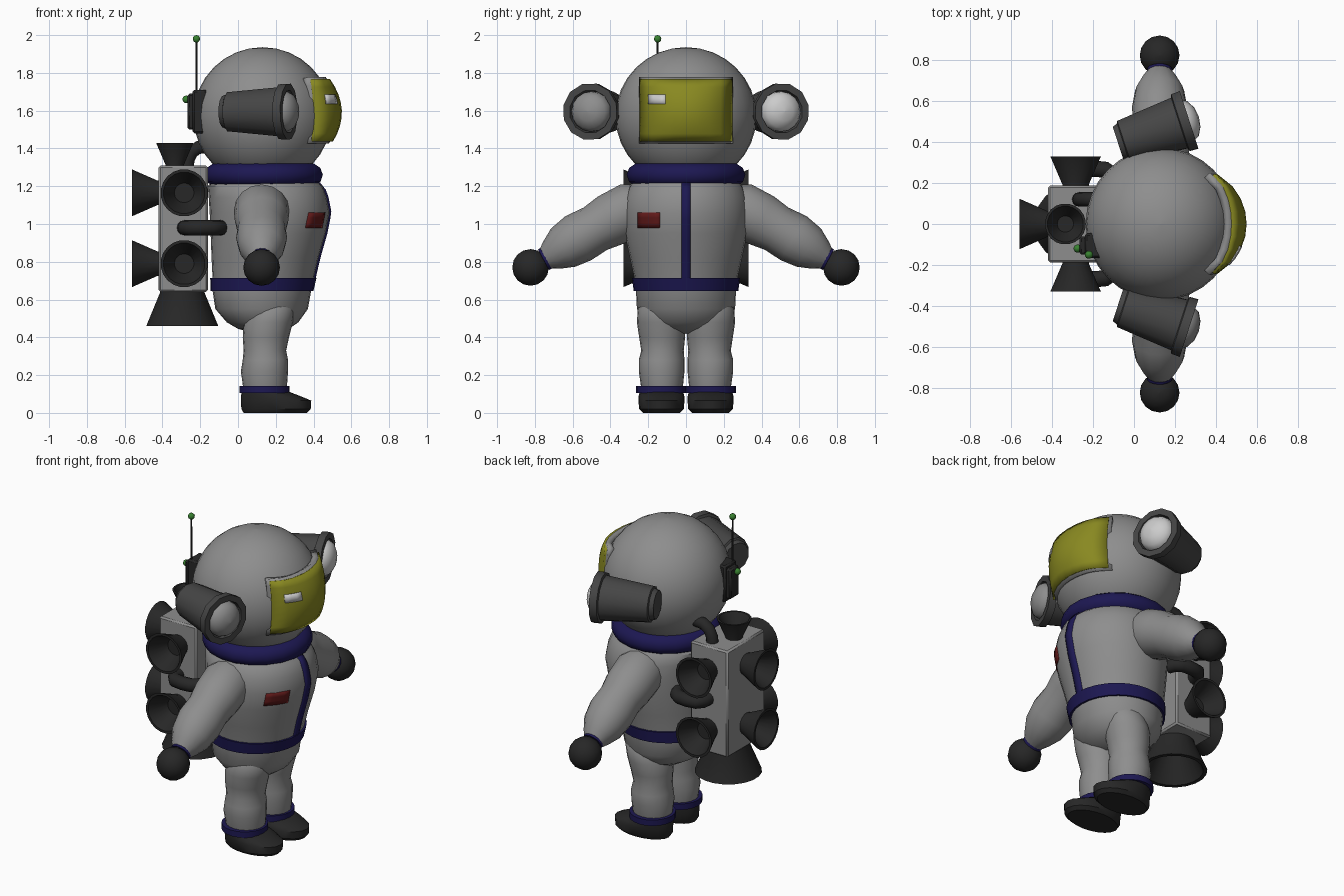
import bpy, bmesh
from math import sin, cos, pi, sqrt, radians
from mathutils import Vector as V

if "Cube" in bpy.data.objects:
    bpy.data.objects.remove(bpy.data.objects["Cube"])


def mat(name, r, g, b):
    m = bpy.data.materials.new(name)
    m.diffuse_color = (r, g, b, 1)
    m.use_nodes = True
    m.node_tree.nodes["Principled BSDF"].inputs["Base Color"].default_value = m.diffuse_color
    return m


SUIT = mat("suit", .27, .27, .27)
BLUE, DARK = mat("blue", .012, .009, .085), mat("dark", .02, .02, .02)
METAL, GOLD = mat("metal", .06, .06, .06), mat("gold", .25, .25, .015)
RED, GREEN, WHITE = mat("red", .12, .01, .01), mat("green", .04, .22, .03), mat("white", 1, 1, 1)


def finish(name, bm, material=None, mirror=False, recalc=True):
    if recalc:
        bmesh.ops.remove_doubles(bm, verts=bm.verts, dist=1e-5)
        bmesh.ops.recalc_face_normals(bm, faces=bm.faces)
    me = bpy.data.meshes.new(name)
    bm.to_mesh(me)
    bm.free()
    ob = bpy.data.objects.new(name, me)
    bpy.context.collection.objects.link(ob)
    me.materials.append(material or SUIT)
    if mirror:
        md = ob.modifiers.new("mirror", 'MIRROR')
        md.use_axis = (False, True, False)
        md.use_mirror_merge = False
    return ob


def loft(name, rings, material=None, mirror=False):
    bm = bmesh.new()
    vs = [[bm.verts.new(p) for p in r] for r in rings]
    n = len(vs[0])
    for a, b in zip(vs, vs[1:]):
        for i in range(n):
            j = (i + 1) % n
            bm.faces.new((a[i], a[j], b[j], b[i]))
    bm.faces.new(vs[0])
    bm.faces.new(vs[-1])
    return finish(name, bm, material, mirror)


def circle(c, u, v, r, n):
    return [c + r * (cos(2 * pi * i / n) * u + sin(2 * pi * i / n) * v) for i in range(n)]


def ellipse(z, x0, x1, y0, y1, n=20):
    return circle(V(((x0 + x1) / 2, (y0 + y1) / 2, z)), V(((x1 - x0) / 2, 0, 0)),
                  V((0, (y1 - y0) / 2, 0)), 1, n)


def lathe(name, prof, origin, axis, material=None, mirror=False, n=16):
    w = V(axis).normalized()
    u = w.orthogonal().normalized()
    v = w.cross(u)
    return loft(name, [circle(V(origin) + w * h, u, v, max(r, .0005), n) for r, h in prof],
                material, mirror)


def tube(name, pts, radii, ref, material=None, mirror=False, n=14):
    p = [V(q) for q in pts]
    rings = []
    for i, c in enumerate(p):
        t = (p[min(i + 1, len(p) - 1)] - p[max(i - 1, 0)]).normalized()
        u = V(ref)
        rings.append(circle(c, u, t.cross(u), radii[i], n))
    return loft(name, rings, material, mirror)


def ball(name, c, r, material=None, mirror=False, n=16):
    return lathe(name, [(r * sin(pi * i / (n // 2)), -r * cos(pi * i / (n // 2)))
                        for i in range(n // 2 + 1)], c, (0, 0, 1), material, mirror, n)


def box(name, x, y, z, material=None):
    bm = bmesh.new()
    bmesh.ops.create_cube(bm, size=1)
    for v in bm.verts:
        v.co = [a + (b - a) * (k + .5) for (a, b), k in zip((x, y, z), v.co)]
    ob = finish(name, bm, material)
    ob.modifiers.new("bevel", 'BEVEL').width = .01
    return ob


def sheet(name, fn, y, z, material, off, thick, nu=8, nv=8):
    """Plate that follows the surface x = fn(y, z)."""
    bm = bmesh.new()
    g = []
    for i in range(nu + 1):
        yy = y[0] + (y[1] - y[0]) * i / nu
        zs = [z[0] + (z[1] - z[0]) * j / nv for j in range(nv + 1)]
        g.append([bm.verts.new((fn(yy, zz) + off, yy, zz)) for zz in zs])
    for i in range(nu):
        for j in range(nv):
            bm.faces.new((g[i][j], g[i + 1][j], g[i + 1][j + 1], g[i][j + 1]))
    ob = finish(name, bm, material, recalc=False)
    s = ob.modifiers.new("thickness", 'SOLIDIFY')
    s.thickness, s.offset = thick, -1
    return ob


# Torso: z, back x, front x, half width
TORSO = [(.42, .1, .2, .06), (.445, .0, .27, .17), (.48, -.06, .32, .215), (.55, -.12, .37, .26),
         (.65, -.135, .388, .265), (.72, -.135, .405, .275), (.82, -.14, .428, .297),
         (.95, -.145, .465, .325), (1.06, -.15, .487, .333), (1.14, -.155, .472, .325),
         (1.2, -.16, .45, .3), (1.26, -.1, .38, .25)]


def torso_at(z):
    for a, b in zip(TORSO, TORSO[1:]):
        if z <= b[0]:
            f = (z - a[0]) / (b[0] - a[0])
            return [p + (q - p) * f for p, q in zip(a, b)]


def torso_x(y, z):
    _, b, f, h = torso_at(z)
    return (b + f) / 2 + (f - b) / 2 * sqrt(1 - (y / h) ** 2)


loft("torso", [ellipse(z, b, f, -h, h, 28) for z, b, f, h in TORSO])
belt = []
for z, o in ((.645, .0), (.645, .012), (.715, .012), (.715, .0)):
    _, b, f, h = torso_at(z)
    belt.append(ellipse(z, b - o, f + o, -h - o, h + o, 28))
loft("belt", belt, BLUE)
sheet("chest_stripe", torso_x, (-.025, .025), (.68, 1.22), BLUE, .008, .03, 2, 14)
sheet("chest_patch", torso_x, (-.257, -.14), (.98, 1.06), RED, .005, .02, 4, 3)

# Neck ring, helmet and visor
prof = [(.25 + .068 * cos(a * pi / 5), .0625 * sin(a * pi / 5)) for a in range(11)]
lathe("neck_ring", [(.2, -.05)] + prof[6:] + prof[1:5] + [(.2, .05)], (.135, 0, 1.26), (0, 0, 1), BLUE, n=20)
ball("helmet", (.13, 0, 1.57), .366, n=32).scale.y = 1.02


def visor_x(y, z):
    return .27 + sqrt(.28 ** 2 - y * y) - 2 * (z - 1.59) ** 2 * (1 - (y / .275) ** 2)


sheet("visor_frame", visor_x, (-.25, .25), (1.425, 1.777), None, -.015, .035)
sheet("visor", visor_x, (-.245, .245), (1.437, 1.767), GOLD, 0, .035)
sheet("visor_glint", visor_x, (-.2, -.11), (1.635, 1.685), WHITE, .004, .005, 3, 2)

# Helmet lamps, only one of them lit
LA = V((cos(radians(18)), sin(radians(18)), 0))
LC = V((.25, .502, 1.595))
lathe("lamp", [(0, -.345), (.085, -.345), (.095, -.32), (.107, -.315), (.134, -.03), (.15, -.025),
               (.152, .02), (.115, .02), (.105, -.03), (0, -.03)], LC, LA, METAL, True, 12)
for label, s, m in (("lit", 1, WHITE), ("unlit", -1, SUIT)):
    lathe("lamp_lens_" + label, [(.108, -.03), (.106, .01), (.09, .04), (.05, .062), (0, .07)],
          (LC.x, LC.y * s, LC.z), (LA.x, LA.y * s, 0), m)

# Arms, wrist bands and hands
tube("arm", [(.125, .22, 1.08), (.125, .3, 1.07), (.125, .4, 1.02), (.125, .48, .975),
             (.125, .57, .925), (.125, .65, .875), (.125, .71, .835), (.125, .75, .81)],
     [.13, .147, .142, .128, .135, .12, .085, .055], (1, 0, 0), None, True, 16)
lathe("wrist_band", [(.03, 0), (.062, 0), (.062, .03), (.03, .03)], (.125, .728, .825), (0, .88, -.47), BLUE, True)
ball("hand", (.125, .823, .77), .097, DARK, True)

# Legs, ankle bands and boots
LEGS = [(.1, .03, .25, .025, .23), (.15, .025, .26, .015, .24), (.22, .015, .265, .008, .25),
        (.28, .025, .265, .008, .25), (.33, .03, .255, .012, .237), (.4, .025, .27, .005, .248),
        (.48, .03, .29, .0, .26), (.55, .06, .3, .02, .255), (.6, .1, .27, .07, .22)]
loft("leg", [ellipse(*r) for r in LEGS], None, True)
loft("ankle_band", [ellipse(z, .14 - a, .14 + a, .132 - a, .132 + a)
                    for z, a in ((.105, .08), (.105, .133), (.142, .133), (.142, .08))], BLUE, True)
loft("boot", [ellipse(z, a, b, .13 - h, .13 + h) for z, a, b, h in
              ((0, .03, .365, .098), (.02, .018, .385, .118), (.065, .015, .388, .122),
               (.085, .015, .34, .122), (.112, .02, .27, .115))], DARK, True)

# Backpack with thrusters
box("backpack", (-.42, -.16), (-.187, .187), (.64, 1.31))


def nozzle(name, origin, axis, r0, r1, h, mirror=False):
    lathe(name, [(0, -.01), (r0, -.01), (r0, .005), (r1, h), (r1 * .88, h), (r0 * .8, .03), (0, .03)],
          origin, axis, DARK, mirror, 20)


for label, z in (("upper", 1.165), ("lower", .79)):
    nozzle("rear_thruster_" + label, (-.42, 0, z), (-1, 0, 0), .065, .125, .14)
    nozzle("side_thruster_" + label, (-.285, .187, z), (0, 1, 0), .065, .125, .143, True)
nozzle("top_thruster", (-.335, 0, 1.31), (0, 0, 1), .05, .1, .12)
nozzle("main_thruster", (-.295, 0, .64), (0, 0, -1), .12, .193, .18)

# Hoses
tube("side_hose", [(-.285, .17, .98), (-.28, .23, .98), (-.255, .262, .98), (-.2, .27, .98),
                   (-.14, .265, .98), (-.105, .24, .98), (-.09, .2, .98)], [.04] * 7, (0, 0, 1), DARK, True, 12)
tube("air_hose", [(-.27, .12, 1.28), (-.265, .12, 1.34), (-.245, .12, 1.38), (-.21, .12, 1.405),
                  (-.1, .12, 1.42)], [.035] * 5, (0, 1, 0), DARK, False, 12)

# Radio and antenna
box("radio", (-.24, -.15), (-.165, -.045), (1.48, 1.71), DARK)
box("radio_front", (-.267, -.23), (-.15, -.06), (1.5, 1.69), DARK)
lathe("antenna", [(.006, 0), (.005, .29)], (-.22, -.15, 1.69), (0, 0, 1), DARK, n=8)
ball("antenna_tip", (-.22, -.15, 1.98), .02, GREEN, n=12)
ball("radio_light", (-.275, -.12, 1.66), .02, GREEN, n=12)

# Smooth shading with sharp edges kept
for ob in bpy.context.scene.objects:
    ob.select_set(True)
    bpy.context.view_layer.objects.active = ob
bpy.ops.object.shade_smooth_by_angle(angle=radians(40))
